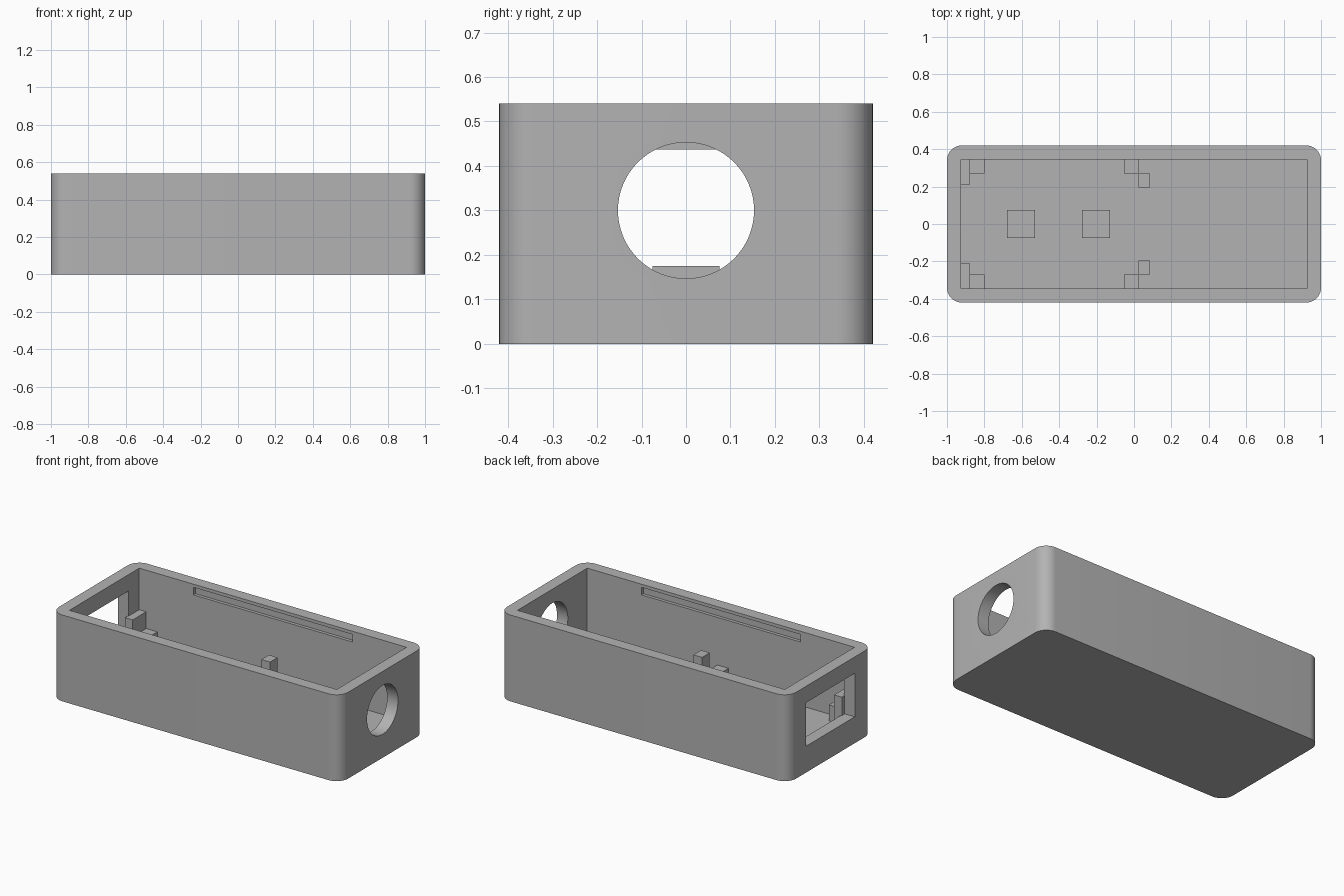
import bpy, bmesh, math
from mathutils import Matrix, Vector

default = bpy.data.objects.get("Cube")
if default:
    bpy.data.objects.remove(default, do_unlink=True)

# Single plain plastic colour
GREY = (0.45, 0.45, 0.45, 1)
plastic = bpy.data.materials.new("grey plastic")
plastic.use_nodes = True
plastic.diffuse_color = GREY
plastic.node_tree.nodes["Principled BSDF"].inputs["Base Color"].default_value = GREY

HALF_X, HALF_Y, HEIGHT = 1.0, 0.42, 0.54
WALL = 0.075
IN_X, IN_Y = HALF_X - WALL, HALF_Y - WALL


def finish(name, bm):
    mesh = bpy.data.meshes.new(name)
    bm.to_mesh(mesh)
    bm.free()
    mesh.materials.append(plastic)
    obj = bpy.data.objects.new(name, mesh)
    bpy.context.collection.objects.link(obj)
    return obj


def box(name, x, y, z, corner=0):
    """Box from (min, max) ranges, optionally with rounded upright edges."""
    bm = bmesh.new()
    low, high = (Vector(v) for v in zip(x, y, z))
    bmesh.ops.create_cube(bm, size=1, matrix=Matrix.Translation((low + high) / 2)
                          @ Matrix.Diagonal((*(high - low), 1)))
    if corner:
        upright = [e for e in bm.edges
                   if abs(e.verts[0].co.z - e.verts[1].co.z) > 0.1]
        bmesh.ops.bevel(bm, geom=upright, offset=corner, segments=10,
                        profile=0.5, affect='EDGES')
    return finish(name, bm)


def cylinder_x(name, x, z, radius, length):
    bm = bmesh.new()
    bmesh.ops.create_cone(bm, cap_ends=True, segments=64, radius1=radius,
                          radius2=radius, depth=length,
                          matrix=Matrix.Translation((x, 0, z))
                          @ Matrix.Rotation(math.pi / 2, 4, 'Y'))
    return finish(name, bm)


def cut(target, cutter):
    cutter.hide_render = True
    mod = target.modifiers.new("cut", 'BOOLEAN')
    mod.operation, mod.solver, mod.object = 'DIFFERENCE', 'EXACT', cutter
    bpy.context.view_layer.objects.active = target
    bpy.ops.object.modifier_apply(modifier=mod.name)
    bpy.data.objects.remove(cutter, do_unlink=True)


# Open tray with rounded corners
case = box("case", (-HALF_X, HALF_X), (-HALF_Y, HALF_Y), (0, HEIGHT), corner=0.08)
cut(case, box("cavity", (-IN_X, IN_X), (-IN_Y, IN_Y), (WALL, HEIGHT + 0.1)))

# Round port in one end, rectangular window in the other
cut(case, cylinder_x("round_port", HALF_X, 0.30, 0.153, 0.3))
cut(case, box("end_window", (-1.1, -0.9), (-0.24, 0.24), (0.165, 0.437)))

# Shallow lid grooves along both long inner walls
for side in (-1, 1):
    y = sorted((side * (IN_Y - 0.05), side * (IN_Y + 0.02)))
    cut(case, box("lid_groove", (-0.55, 0.55), y, (0.473, 0.52)))

bpy.ops.object.select_all(action='DESELECT')
case.select_set(True)
bpy.context.view_layer.objects.active = case
bpy.ops.object.shade_smooth_by_angle(angle=math.radians(30))

# Mirrored board supports and stops: x range, y range, top height
BASE, LOW, TALL = WALL - 0.01, 0.175, 0.28
supports = {
    "end_stop": ((-IN_X - 0.005, -0.877), (0.212, IN_Y), TALL),
    "end_standoff": ((-0.877, -0.80), (0.27, IN_Y), LOW),
    "middle_standoff": ((-0.053, 0.025), (0.27, IN_Y), LOW),
    "middle_stop": ((0.025, 0.085), (0.195, 0.27), TALL),
}
for name, (x, y, top) in supports.items():
    box("back_" + name, x, y, (BASE, top))
    box("front_" + name, x, (-y[1], -y[0]), (BASE, top))

# Square pads along the centre line
for name, x in (("end_pad", -0.605), ("middle_pad", -0.203)):
    box(name, (x - 0.075, x + 0.075), (-0.075, 0.075), (BASE, LOW))
